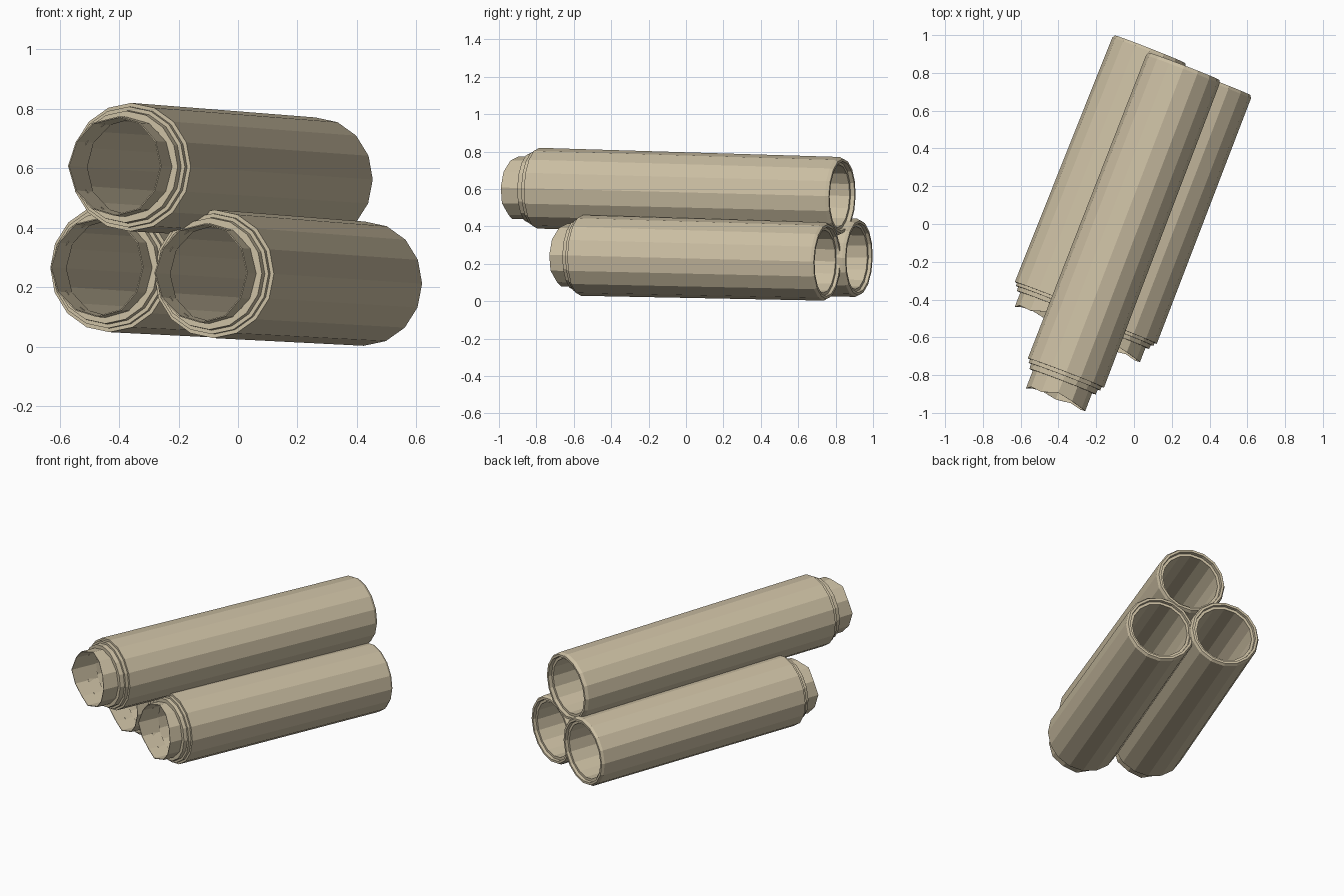
import bpy, bmesh, math
from mathutils import Vector

if "Cube" in bpy.data.objects:
    bpy.data.objects.remove(bpy.data.objects["Cube"])

tan = bpy.data.materials.new("tan_clay")
tan.diffuse_color = (0.60, 0.52, 0.365, 1)
tan.use_nodes = True
tan.node_tree.nodes["Principled BSDF"].inputs["Base Color"].default_value = tan.diffuse_color


def lathe(name, tip, back, profile, sides, closed=True, wave=None):
    """Sweep (fraction along axis, radius) points around the tip-back axis."""
    tip, back = Vector(tip), Vector(back)
    axis = back - tip
    length = axis.length
    d = axis.normalized()
    u = d.cross(Vector((0, 0, 1))).normalized()
    w = u.cross(d).normalized()
    bm = bmesh.new()
    rings = []
    for t, r in profile:
        ring = []
        for i in range(sides):
            a = 2 * math.pi * i / sides
            s = t * length
            if wave and t < 0.001:
                s += wave[i % len(wave)]
            ring.append(bm.verts.new(tip + d * s + (u * math.cos(a) + w * math.sin(a)) * r))
        rings.append(ring)
    n = len(rings)
    for k in range(n if closed else n - 1):
        a, b = rings[k], rings[(k + 1) % n]
        for i in range(sides):
            j = (i + 1) % sides
            bm.faces.new((a[i], a[j], b[j], b[i]))
    bmesh.ops.recalc_face_normals(bm, faces=bm.faces)
    me = bpy.data.meshes.new(name)
    bm.to_mesh(me)
    bm.free()
    me.materials.append(tan)
    ob = bpy.data.objects.new(name, me)
    bpy.context.collection.objects.link(ob)
    return ob


# Outer sleeve: front shoulder, long wall, stepped back rim, inner bore
sleeve = [(0.08, 0.186), (0.08, 0.216), (0.99, 0.209), (1.0, 0.200),
          (1.0, 0.186), (0.988, 0.184), (0.988, 0.168), (0.08, 0.168)]
# Stepped collar in front of the sleeve
collar = [(0.085, 0.203), (0.069, 0.203), (0.069, 0.190), (0.054, 0.188),
          (0.054, 0.164), (0.085, 0.168)]
# Thin spout with a chipped, wavy lip
spout = [(0.0, 0.168), (0.09, 0.168), (0.09, 0.164), (0.0, 0.164)]
chips = [0, 0.005, 0.02, 0.035, 0.008, 0.015, 0.0, 0.012, 0.02, 0.005, 0.015, 0.0]

# Tip and back centres of the three stacked pipes
pipes = {
    "top_pipe": ((-0.415, -0.93, 0.608), (0.265, 0.835, 0.562)),
    "right_pipe": ((-0.125, -0.67, 0.248), (0.43, 0.755, 0.212)),
    "left_pipe": ((-0.475, -0.50, 0.268), (0.085, 0.925, 0.232)),
}
for name, (tip, back) in pipes.items():
    lathe(name + "_sleeve", tip, back, sleeve, 16)
    lathe(name + "_collar", tip, back, collar, 16)
    lathe(name + "_spout", tip, back, spout, 12, wave=chips)
